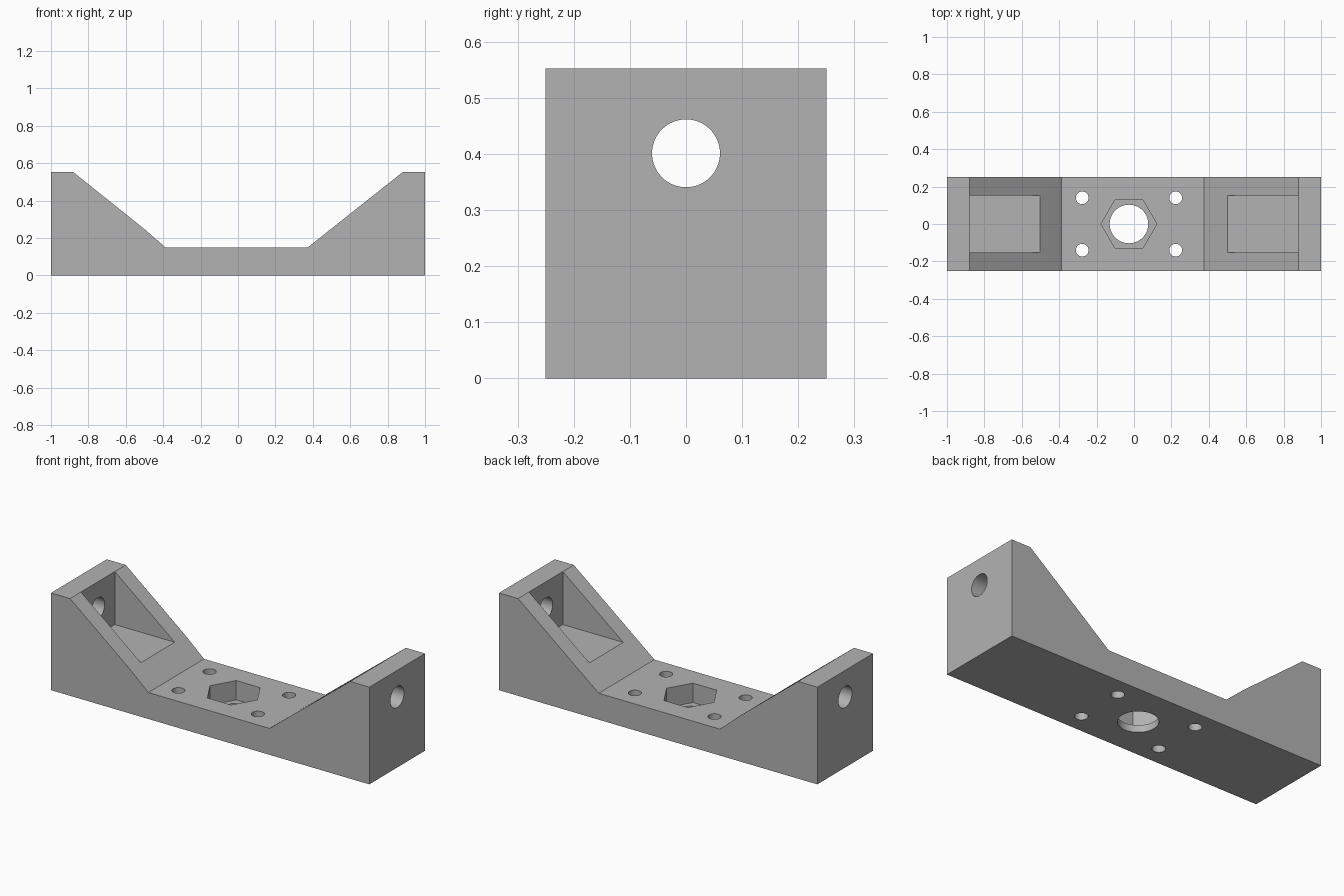
import bpy, bmesh, math
from mathutils import Matrix, Vector

if "Cube" in bpy.data.objects:
    bpy.data.objects.remove(bpy.data.objects["Cube"])

grey = bpy.data.materials.new("grey")
grey.diffuse_color = (0.45, 0.45, 0.45, 1)
grey.use_nodes = True
grey.node_tree.nodes["Principled BSDF"].inputs["Base Color"].default_value = grey.diffuse_color


def add_object(name, bm):
    bmesh.ops.recalc_face_normals(bm, faces=bm.faces)
    mesh = bpy.data.meshes.new(name)
    bm.to_mesh(mesh)
    bm.free()
    mesh.materials.append(grey)
    obj = bpy.data.objects.new(name, mesh)
    bpy.context.collection.objects.link(obj)
    return obj


def prism(name, centre, radius, depth, sides, axis="Z"):
    bm = bmesh.new()
    rot = Matrix.Rotation(math.pi / 2, 4, "Y") if axis == "X" else Matrix()
    bmesh.ops.create_cone(bm, cap_ends=True, segments=sides, radius1=radius,
                          radius2=radius, depth=depth,
                          matrix=Matrix.Translation(centre) @ rot)
    return add_object(name, bm)


def box(name, low, high):
    low, high = Vector(low), Vector(high)
    bm = bmesh.new()
    bmesh.ops.create_cube(bm, size=1, matrix=Matrix.Translation((low + high) / 2)
                          @ Matrix.Diagonal((*(high - low), 1)))
    return add_object(name, bm)


# Bracket body: side profile extruded across the depth
profile = [(-1, 0), (1, 0), (1, 0.552), (0.88, 0.552), (0.373, 0.15),
           (-0.388, 0.15), (-0.5, 0.248), (-0.88, 0.552), (-1, 0.552)]
bm = bmesh.new()
face = bm.faces.new([bm.verts.new((x, -0.25, z)) for x, z in profile])
side = bmesh.ops.extrude_face_region(bm, geom=[face])
bmesh.ops.translate(bm, vec=(0, 0.5, 0),
                    verts=[v for v in side["geom"] if isinstance(v, bmesh.types.BMVert)])
bracket = add_object("mounting_bracket", bm)

cutters = []
# Pocket behind each end wall, and the round hole through the wall
for s in (-1, 1):
    a, b = sorted((s * 0.45, s * 0.88))
    cutters.append(box("pocket_cutter", (a, -0.152, 0.251), (b, 0.152, 0.8)))
    cutters.append(prism("wall_hole_cutter", (s * 0.95, 0, 0.401), 0.0605, 0.3, 64, "X"))
# Screw holes through the base
for x in (-0.277, 0.223):
    for y in (-0.14, 0.14):
        cutters.append(prism("screw_hole_cutter", (x, y, 0.07), 0.034, 0.5, 48))
# Central bore with a hexagonal nut recess
nut = prism("nut_recess_cutter", (-0.027, 0, 0.19), 0.149, 0.3, 6)
nut.data.transform(Matrix.Translation((-0.027, 0, 0)) @ Matrix.Rotation(math.pi / 6, 4, "Z")
                   @ Matrix.Translation((0.027, 0, 0)))
cutters += [nut, prism("bore_cutter", (-0.027, 0, 0), 0.103, 0.4, 64)]

bpy.context.view_layer.objects.active = bracket
bracket.select_set(True)
for cutter in cutters:
    mod = bracket.modifiers.new("cut", "BOOLEAN")
    mod.operation, mod.solver, mod.object = "DIFFERENCE", "EXACT", cutter
    bpy.ops.object.modifier_apply(modifier=mod.name)
    bpy.data.objects.remove(cutter)

# Round holes shade smooth, edges stay sharp
bpy.ops.object.shade_smooth_by_angle(angle=math.radians(30))
